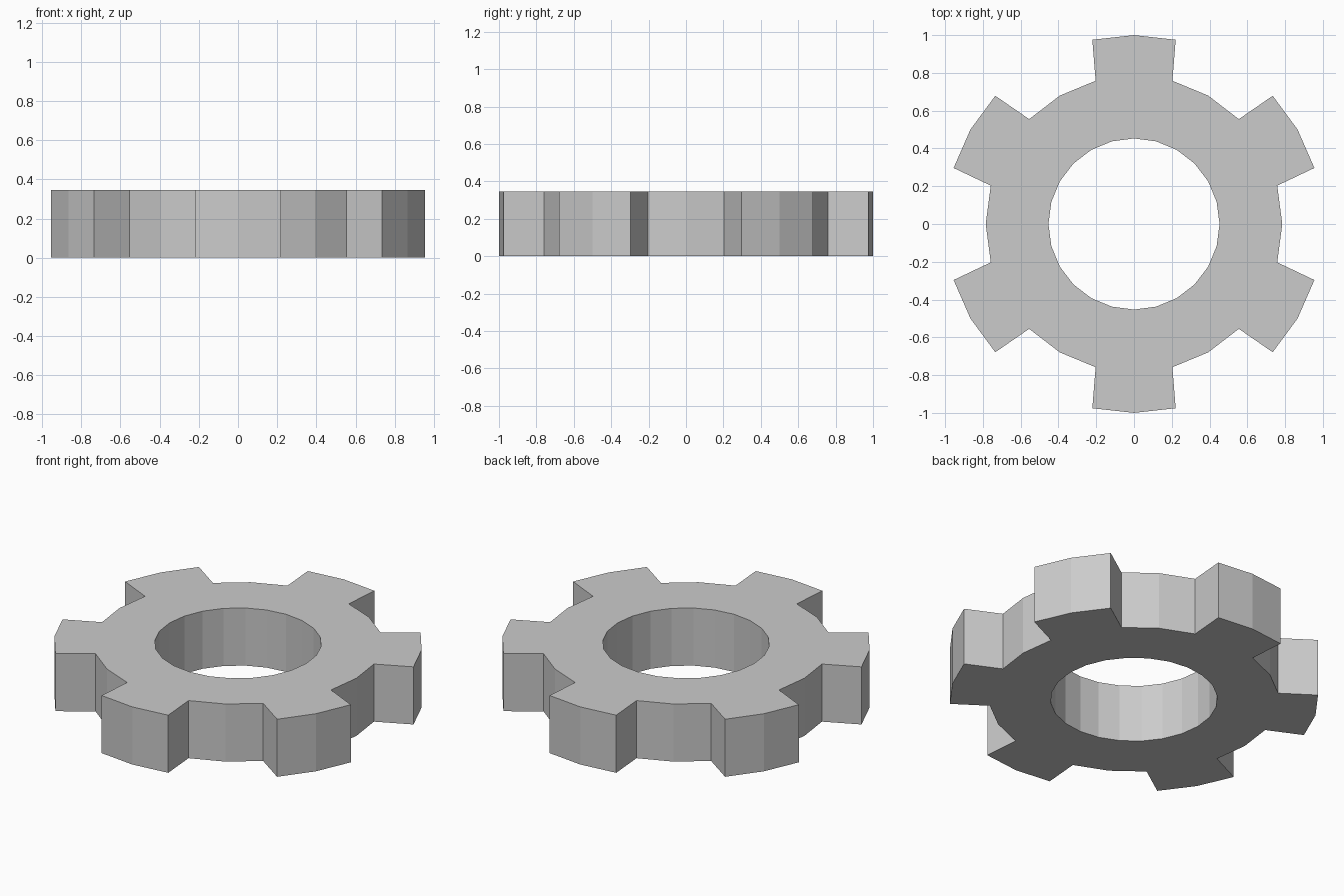
import bpy
import bmesh
from math import cos, sin, radians

if "Cube" in bpy.data.objects:
    bpy.data.objects.remove(bpy.data.objects["Cube"])

TEETH = 6
HOLE_R, ROOT_R, TIP_R = 0.453, 0.785, 1.0
TIP_HALF_ANGLE = 12.75
HEIGHT = 0.345
STEP = 15
SEGMENTS = 360 // STEP

bm = bmesh.new()


def point(radius, degrees):
    a = radians(degrees)
    return bm.verts.new((radius * cos(a), radius * sin(a), 0))


# Flat ring between the bore and the tooth roots
bore = [point(HOLE_R, i * STEP) for i in range(SEGMENTS)]
root = [point(ROOT_R, i * STEP) for i in range(SEGMENTS)]
for i in range(SEGMENTS):
    j = (i + 1) % SEGMENTS
    bm.faces.new((bore[i], root[i], root[j], bore[j]))

# Teeth, each two quads wide, centred at 30, 90, 150 ... degrees
for t in range(TEETH):
    centre = 30 + t * 360 / TEETH
    mid = round(centre / STEP)
    base = [root[(mid + k) % SEGMENTS] for k in (-1, 0, 1)]
    tip = [point(TIP_R, centre + k * TIP_HALF_ANGLE) for k in (-1, 0, 1)]
    for k in range(2):
        bm.faces.new((base[k], tip[k], tip[k + 1], base[k + 1]))

# Thicken the profile upwards into a closed solid
top = bmesh.ops.extrude_face_region(bm, geom=bm.faces[:])
top_verts = [g for g in top["geom"] if isinstance(g, bmesh.types.BMVert)]
bmesh.ops.translate(bm, verts=top_verts, vec=(0, 0, HEIGHT))
bmesh.ops.recalc_face_normals(bm, faces=bm.faces[:])

mesh = bpy.data.meshes.new("gear")
bm.to_mesh(mesh)
bm.free()
gear = bpy.data.objects.new("gear", mesh)
bpy.context.collection.objects.link(gear)
